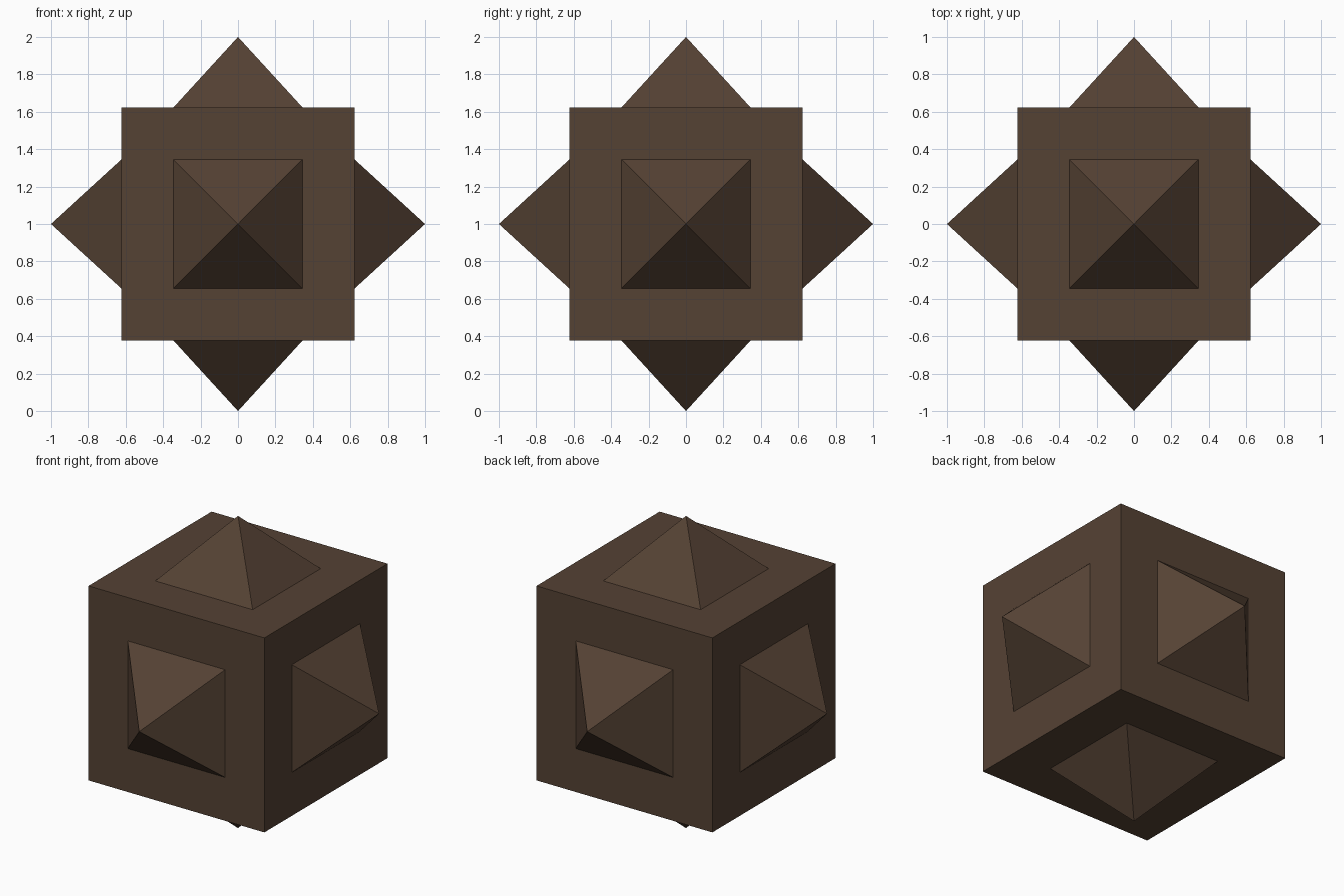
import bpy, bmesh, math
from mathutils import Matrix, Vector

if "Cube" in bpy.data.objects:
    bpy.data.objects.remove(bpy.data.objects["Cube"])

HALF = 0.623      # half width of the cube
BASE = 0.345      # half width of a spike base
CENTRE = Vector((0, 0, 1))

brown = bpy.data.materials.new("dark brown")
brown.diffuse_color = (0.091, 0.054, 0.034, 1)
brown.use_nodes = True
brown.node_tree.nodes["Principled BSDF"].inputs["Base Color"].default_value = brown.diffuse_color


def finish(name, bm):
    bmesh.ops.recalc_face_normals(bm, faces=bm.faces)
    mesh = bpy.data.meshes.new(name)
    bm.to_mesh(mesh)
    bm.free()
    mesh.materials.append(brown)
    obj = bpy.data.objects.new(name, mesh)
    obj.location = CENTRE
    bpy.context.collection.objects.link(obj)


# Cube body
bm = bmesh.new()
bmesh.ops.create_cube(bm, size=2 * HALF)
finish("cube_body", bm)

# One four-sided pyramid on each face, open where it meets the cube
directions = {
    "top": (0, 0, 1), "bottom": (0, 0, -1),
    "right": (1, 0, 0), "left": (-1, 0, 0),
    "front": (0, -1, 0), "back": (0, 1, 0),
}
for side, d in directions.items():
    bm = bmesh.new()
    turn = Vector((0, 0, 1)).rotation_difference(Vector(d)).to_matrix().to_4x4()
    place = (turn @ Matrix.Translation((0, 0, (1 + HALF) / 2))
             @ Matrix.Rotation(math.pi / 4, 4, 'Z'))
    bmesh.ops.create_cone(bm, cap_ends=False, segments=4,
                          radius1=BASE * math.sqrt(2), radius2=0,
                          depth=1 - HALF, matrix=place)
    bmesh.ops.remove_doubles(bm, verts=bm.verts, dist=1e-4)
    # Keep normals outward on the open shell
    finish(side + "_spike", bm)
